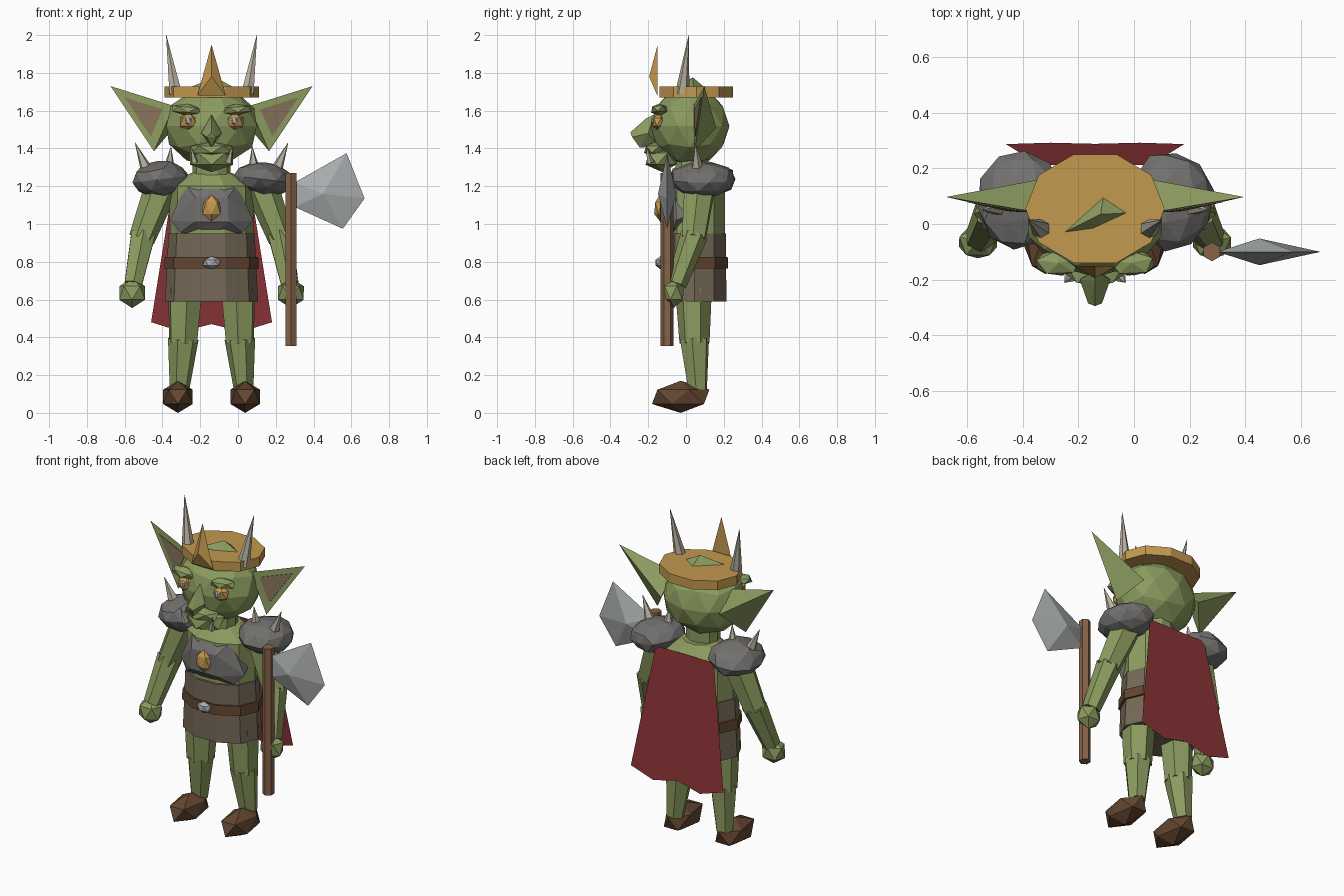
import bpy, bmesh, math, random
from mathutils import Vector, Matrix

if "Cube" in bpy.data.objects:
    bpy.data.objects.remove(bpy.data.objects["Cube"])

random.seed(4)
CX = -0.14  # body centre line (the axe pushes the bounds to the right)


def mat(name, r, g, b):
    m = bpy.data.materials.new(name)
    m.diffuse_color = (r, g, b, 1)
    m.use_nodes = True
    m.node_tree.nodes["Principled BSDF"].inputs["Base Color"].default_value = m.diffuse_color
    return m


SKIN = mat("green_skin", .26, .33, .115)
GOLD = mat("gold", .55, .32, .08)
RED = mat("red_cloth", .26, .034, .037)
IRON = mat("dark_iron", .17, .165, .16)
TUNIC = mat("tunic_leather", .18, .14, .095)
BROWN = mat("brown_leather", .125, .062, .03)
WOOD = mat("wood", .24, .125, .065)
STEEL = mat("steel", .40, .42, .42)
BONE = mat("bone", .48, .44, .35)
INNER = mat("inner_ear", .23, .165, .10)


def finish(name, bm, m):
    bmesh.ops.recalc_face_normals(bm, faces=bm.faces)
    me = bpy.data.meshes.new(name)
    bm.to_mesh(me)
    bm.free()
    me.materials.append(m)
    ob = bpy.data.objects.new(name, me)
    bpy.context.collection.objects.link(ob)
    return ob


def blob(name, loc, radii, m, sub=1, turn=0, tilt=0, rough=0):
    """Faceted ellipsoid, optionally lumpy."""
    bm = bmesh.new()
    bmesh.ops.create_icosphere(bm, subdivisions=sub, radius=1)
    for v in bm.verts:
        v.co *= 1 + random.uniform(-rough, rough)
    bm.transform(Matrix.Translation(loc) @ Matrix.Rotation(tilt, 4, 'Y')
                 @ Matrix.Diagonal((*radii, 1)) @ Matrix.Rotation(turn, 4, 'Z'))
    return finish(name, bm, m)


def limb(name, a, b, r1, r2, m, sides=6):
    """Tapered rod from a to b."""
    a, b = Vector(a), Vector(b)
    bm = bmesh.new()
    bmesh.ops.create_cone(bm, cap_ends=True, segments=sides, radius1=r1,
                          radius2=r2, depth=(b - a).length)
    rot = Vector((0, 0, 1)).rotation_difference(b - a).to_matrix().to_4x4()
    bm.transform(Matrix.Translation((a + b) / 2) @ rot)
    return finish(name, bm, m)


def drum(name, cy, z0, z1, bottom, top, m, sides=10, turn=0):
    """Upright elliptical prism; bottom and top are (rx, ry)."""
    bm = bmesh.new()
    rings = []
    for z, (rx, ry) in ((z0, bottom), (z1, top)):
        rings.append([bm.verts.new((CX + rx * math.cos(turn + i * math.tau / sides),
                                    cy + ry * math.sin(turn + i * math.tau / sides), z))
                      for i in range(sides)])
    for i in range(sides):
        j = (i + 1) % sides
        bm.faces.new((rings[0][i], rings[0][j], rings[1][j], rings[1][i]))
    bm.faces.new(rings[0])
    bm.faces.new(rings[1])
    return finish(name, bm, m)


def hull(name, pts, m):
    bm = bmesh.new()
    vs = [bm.verts.new(p) for p in pts]
    bmesh.ops.convex_hull(bm, input=vs)
    return finish(name, bm, m)


# Torso, clothes and armour
drum("torso", .05, .62, 1.2, (.22, .165), (.222, .165), SKIN)
drum("shoulders", .05, 1.2, 1.27, (.222, .165), (.11, .1), SKIN)
drum("neck", .03, 1.22, 1.38, (.1, .09), (.1, .09), SKIN)
drum("tunic", .045, .59, .95, (.246, .178), (.228, .174), TUNIC)
drum("belt", .045, .765, .825, (.25, .187), (.247, .185), BROWN)
blob("belt_buckle", (CX, -.135, .795), (.052, .03, .035), STEEL)
plate = [(CX, -.07, 1.24), (CX, -.08, .935)]
for s in (-1, 1):
    plate += [(CX + s * x, y, z) for x, y, z in (
        (.22, -.05, 1.02), (.135, -.06, 1.21), (.165, -.07, .955),
        (.085, -.138, 1.14), (.09, -.138, 1.01), (.2, .02, 1.05), (.13, .02, 1.18))]
hull("chest_plate", plate, IRON)
blob("chest_badge", (CX, -.138, 1.085), (.055, .034, .07), GOLD, 1, math.pi / 10)

# Head, face and crown
blob("head", (CX, .02, 1.518), (.252, .21, .213), SKIN, 2)
hull("scalp", [(-.26, -.035, 1.722), (-.02, .04, 1.722), (-.11, .1, 1.722),
               (-.12, .035, 1.777), (-.15, -.02, 1.722)], SKIN)
drum("crown_band", .055, 1.67, 1.727, (.25, .205), (.25, .205), GOLD)
hull("crown_point", [(CX - .075, -.152, 1.68), (CX + .075, -.152, 1.68),
                     (CX, -.15, 1.95), (CX, -.195, 1.78)], GOLD)
hull("nose", [(CX, -.17, 1.58), (CX, -.21, 1.56), (CX - .055, -.2, 1.48),
              (CX + .055, -.2, 1.48), (CX - .025, -.285, 1.46), (CX + .025, -.285, 1.46),
              (CX, -.295, 1.485), (CX, -.245, 1.405), (CX, -.15, 1.41)], SKIN)
blob("upper_lip", (CX, -.16, 1.395), (.125, .07, .042), SKIN, 1, .3)
blob("lower_jaw", (CX, -.125, 1.345), (.135, .1, .07), SKIN, 1, math.pi / 2)

# Cape: one flat sloping sheet with a ragged hem
bm = bmesh.new()
hem = (.48, .43, .47, .43, .48)
top = [bm.verts.new((CX + t * .1, .212, 1.23)) for t in range(-2, 3)]
low = [bm.verts.new((CX + t * .16, .212 + (1.23 - hem[t + 2]) * .1, hem[t + 2]))
       for t in range(-2, 3)]
bm.faces.new(top + low[::-1])
finish("cape", bm, RED)

# Paired parts
for s, side in ((-1, "left"), (1, "right")):
    def P(off, y, z):
        return Vector((CX + s * off, y, z))

    # face
    blob("eye_" + side, P(.122, -.142, 1.54), (.054, .04, .05), GOLD, 1, .3)
    blob("pupil_" + side, P(.122, -.172, 1.545), (.02, .016, .024), STEEL)
    blob("brow_" + side, P(.132, -.14, 1.605), (.092, .05, .032), SKIN, 1, .4, -s * .08)
    limb("tusk_" + side, P(.09, -.19, 1.325), P(.11, -.21, 1.415), .02, .001, BONE, 5)
    limb("horn_" + side, P(.19, -.02, 1.69), P(.24, .015, 2.0), .038, .001, BONE, 6)

    # ear with coloured inside plate
    tri = [P(.535, .097, 1.73), P(.2, .04, 1.625), P(.305, .045, 1.385)]
    hull("ear_" + side, tri + [P(.2, .16, 1.51)], SKIN)
    mid = sum(tri, Vector()) / 3
    inset = [mid + (p - mid) * .6 + Vector((0, -.004, 0)) for p in tri]
    hull("ear_inside_" + side, inset + [p + Vector((0, .006, 0)) for p in inset], INNER)

    # pauldron and spikes
    blob("pauldron_" + side, P(.272, .085, 1.237), (.15, .175, .097), IRON, 2, .5, s * .12, .07)
    for k, (o, t) in enumerate(((.345, .405), (.225, .215))):
        limb(f"pauldron_spike_{side}_{k + 1}", P(o, .06, 1.29), P(t, .05, 1.43 - .02 * k),
             .033, .001, BONE, 5)

    # arm
    limb("upper_arm_" + side, P(.255, .075, 1.22), P(.37, .04, .92), .092, .07, SKIN)
    limb("forearm_" + side, P(.362, .045, .945), P(.415, -.05, .68), .073, .053, SKIN)
    blob("hand_" + side, P(.42, -.065, .635), (.08, .065, .08), SKIN, 1, .3)

    # leg and boot
    limb("thigh_" + side, P(.14, .04, .66), P(.15, .045, .37), .098, .08, SKIN)
    limb("shin_" + side, P(.15, .045, .39), P(.17, .062, .12), .082, .052, SKIN)
    blob("boot_" + side, P(.178, -.028, .085), (.092, .17, .085), BROWN, 1, math.pi / 2)

# Axe
limb("axe_shaft", (.28, -.1, .355), (.28, -.1, 1.27), .034, .034, WOOD, 6)
hull("axe_blade", [(.3, -.1, 1.22), (.575, -.1, 1.375), (.67, -.1, 1.135),
                   (.555, -.1, .975), (.3, -.1, 1.09),
                   (.45, -.148, 1.16), (.45, -.052, 1.16)], STEEL)
